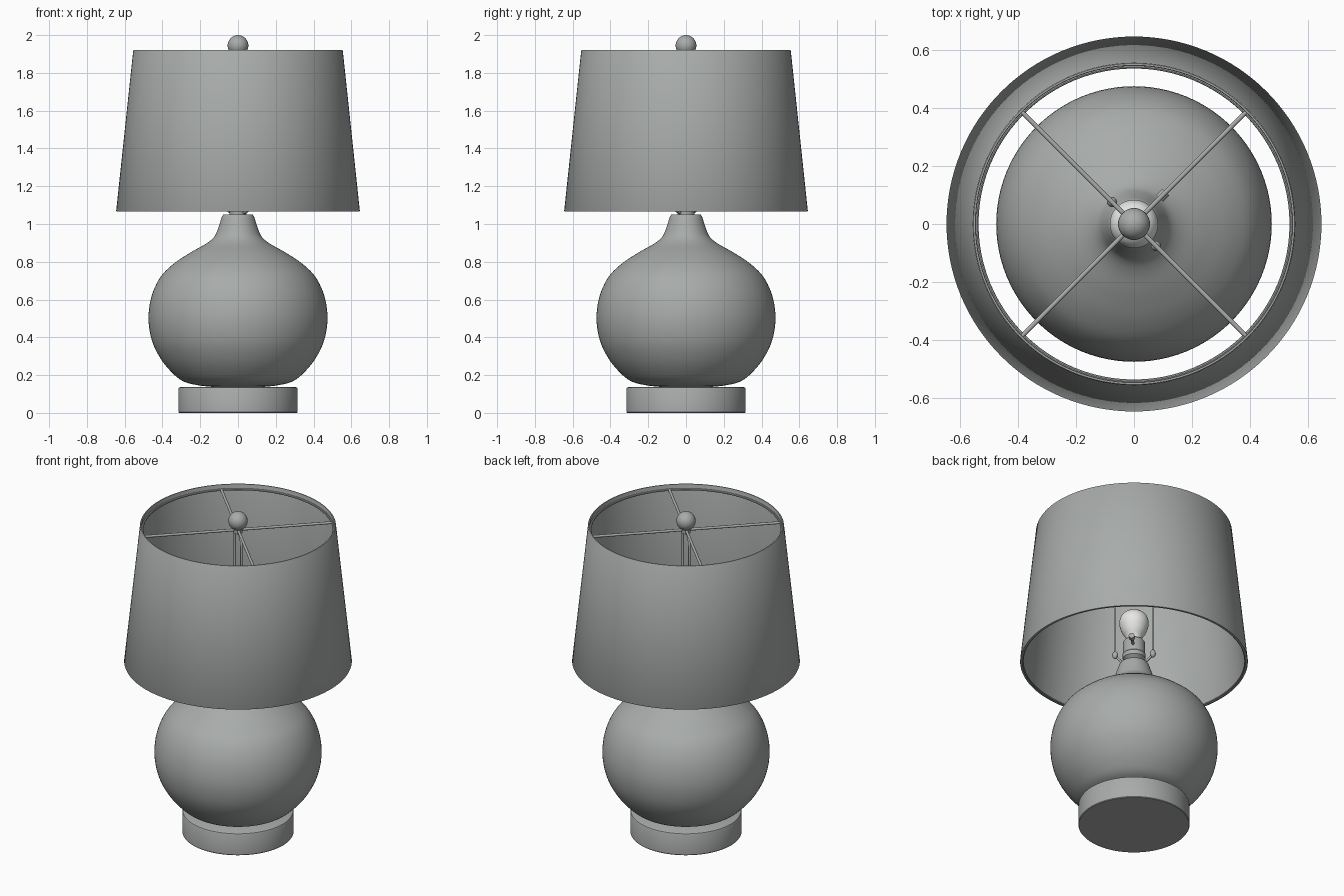
import bpy
import math
from mathutils import Vector

if "Cube" in bpy.data.objects:
    bpy.data.objects.remove(bpy.data.objects["Cube"])


def material(name, rgb):
    m = bpy.data.materials.new(name)
    m.diffuse_color = (*rgb, 1)
    m.use_nodes = True
    m.node_tree.nodes["Principled BSDF"].inputs["Base Color"].default_value = m.diffuse_color
    return m


GREY = material("soft grey", (0.39, 0.41, 0.40))
WHITE = material("bulb white", (0.82, 0.82, 0.80))


def smooth(ob, angle=35):
    bpy.ops.object.select_all(action='DESELECT')
    ob.select_set(True)
    bpy.context.view_layer.objects.active = ob
    bpy.ops.object.shade_smooth_by_angle(angle=math.radians(angle))


def lathe(name, profile, mat=GREY, n=96, closed=False):
    """Spin (radius, z) points round the z axis; listed bottom-outside-top."""
    verts, rings, faces = [], [], []
    for r, z in profile:
        if r < 1e-5:
            rings.append([len(verts)] * n)
            verts.append((0, 0, z))
        else:
            rings.append(list(range(len(verts), len(verts) + n)))
            verts += [(r * math.cos(2 * math.pi * i / n),
                       r * math.sin(2 * math.pi * i / n), z) for i in range(n)]
    pairs = list(zip(rings, rings[1:]))
    if closed:
        pairs.append((rings[-1], rings[0]))
    for a, b in pairs:
        for i in range(n):
            j = (i + 1) % n
            faces.append(tuple(dict.fromkeys((a[i], a[j], b[j], b[i]))))
    me = bpy.data.meshes.new(name)
    me.from_pydata(verts, [], faces)
    me.materials.append(mat)
    ob = bpy.data.objects.new(name, me)
    bpy.context.collection.objects.link(ob)
    smooth(ob)
    return ob


def spline(pts, steps=5):
    """Catmull-Rom smoothing of a profile."""
    p = [Vector(q) for q in pts]
    p = [2 * p[0] - p[1]] + p + [2 * p[-1] - p[-2]]
    out = []
    for a, b, c, d in zip(p, p[1:], p[2:], p[3:]):
        for k in range(steps):
            t = k / steps
            q = 0.5 * (2 * b + (c - a) * t + (2 * a - 5 * b + 4 * c - d) * t * t
                       + (3 * b - a - 3 * c + d) * t ** 3)
            out.append(tuple(q))
    return out + [tuple(pts[-1])]


def rod(name, pts, radius):
    """Round wire through the points."""
    cu = bpy.data.curves.new(name, 'CURVE')
    cu.dimensions = '3D'
    cu.bevel_depth = radius
    cu.bevel_resolution = 3
    cu.use_fill_caps = True
    s = cu.splines.new('POLY')
    s.points.add(len(pts) - 1)
    for sp, p in zip(s.points, pts):
        sp.co = (*p, 1)
    cu.materials.append(GREY)
    ob = bpy.data.objects.new(name, cu)
    bpy.context.collection.objects.link(ob)
    bpy.ops.object.select_all(action='DESELECT')
    ob.select_set(True)
    bpy.context.view_layer.objects.active = ob
    bpy.ops.object.convert(target='MESH')
    smooth(bpy.context.object, 50)


def ball(name, loc, radius, scale=(1, 1, 1)):
    bpy.ops.mesh.primitive_uv_sphere_add(segments=32, ring_count=16, radius=radius, location=loc)
    ob = bpy.context.object
    ob.name = name
    ob.scale = scale
    ob.data.materials.append(GREY)
    smooth(ob, 60)


# Foot and round body
lathe("base", [(0, 0), (0.312, 0), (0.315, 0.004), (0.315, 0.128),
               (0.312, 0.134), (0.305, 0.137), (0, 0.137)])
body = spline([(0.13, 0.137), (0.21, 0.146), (0.285, 0.165), (0.34, 0.204), (0.405, 0.28),
               (0.455, 0.38), (0.474, 0.50), (0.457, 0.62), (0.41, 0.72), (0.34, 0.79),
               (0.25, 0.85), (0.17, 0.895), (0.128, 0.93), (0.108, 0.97), (0.085, 1.04)])
lathe("body", [(0, 0.135)] + body + [(0.078, 1.05), (0, 1.05)])

# Socket and bulb
lathe("socket", [(0, 1.045), (0.045, 1.045), (0.045, 1.07), (0.064, 1.085), (0.066, 1.11),
                 (0.062, 1.115), (0.062, 1.19), (0.055, 1.20), (0, 1.20)], n=48)
bulb = spline([(0.04, 1.19), (0.045, 1.22), (0.068, 1.26), (0.083, 1.31),
               (0.075, 1.355), (0.045, 1.385), (0, 1.395)])
lathe("bulb", bulb, WHITE, n=48)

# Lampshade: thin tapered wall
lathe("lampshade", [(0.634, 1.065), (0.643, 1.065), (0.645, 1.069), (0.555, 1.916),
                    (0.552, 1.92), (0.546, 1.92), (0.544, 1.916)], n=128, closed=True)


# Wire rings inside the shade
def ring(name, radius, z, wire):
    lathe(name, [(radius + wire * math.cos(a), z + wire * math.sin(a))
                 for a in (k * math.pi / 4 for k in range(8))], closed=True)


ring("top_ring", 0.541, 1.89, 0.006)
ring("bottom_ring", 0.631, 1.072, 0.006)

# Spider arms on the diagonals
for k in range(4):
    a = math.pi / 4 + k * math.pi / 2
    rod(f"spider_arm_{k + 1}", [(0, 0, 1.89), (0.542 * math.cos(a), 0.542 * math.sin(a), 1.89)], 0.008)

# Harp: two uprights joined under the hub, with saddle arms and sleeves
D = Vector((1, -1, 0)).normalized()
for side, s in (("left", -1), ("right", 1)):
    path = [(0.04, 1.058), (0.07, 1.068), (0.108, 1.11), (0.108, 1.83), (0.105, 1.85),
            (0.095, 1.867), (0.08, 1.877), (0, 1.88)]
    rod(f"harp_{side}", [s * r * D + Vector((0, 0, z)) for r, z in path], 0.007)
    ball(f"harp_sleeve_{side}", s * 0.107 * D + Vector((0, 0, 1.115)), 0.017, (1, 1, 1.4))

# Switch key
E = Vector((1, 1, 0)).normalized()
Z = Vector((0, 0, 1.15))
rod("switch_stem", [0.05 * E + Z, 0.14 * E + Z], 0.008)
rod("switch_knob", [0.125 * E + Z, 0.155 * E + Z], 0.017)

# Hub and finial
lathe("hub", [(0, 1.872), (0.025, 1.872), (0.025, 1.9), (0.015, 1.9), (0.015, 1.92), (0, 1.92)], n=32)
ball("finial", (0, 0, 1.945), 0.055)
